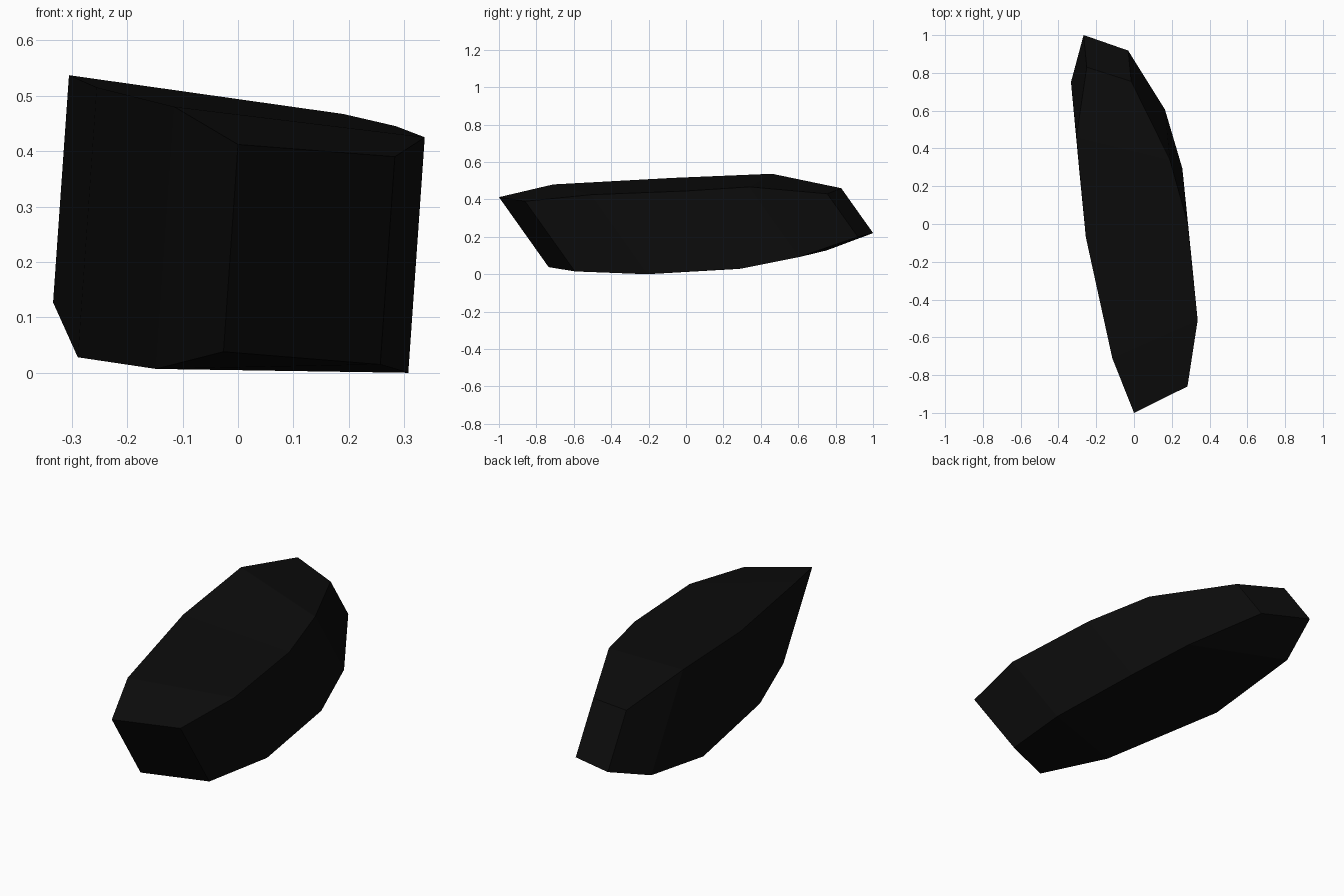
import bpy
import bmesh
from mathutils import Vector

default_cube = bpy.data.objects.get("Cube")
if default_cube:
    bpy.data.objects.remove(default_cube, do_unlink=True)

# Near-black stone
black_stone = bpy.data.materials.new("black_stone")
black_stone.use_nodes = True
colour = (0.0037, 0.0037, 0.0037, 1)
black_stone.diffuse_color = colour
shader = next(n for n in black_stone.node_tree.nodes if n.type == 'BSDF_PRINCIPLED')
shader.inputs["Base Color"].default_value = colour

# Upper rim from front to back: x, y, z and depth of the slanted side below
left_rim = [
    (0, -1, 0.412, 0.374),
    (-0.115, -0.71, 0.48, 0.473),
    (-0.255, -0.07, 0.515, 0.487),
    (-0.305, 0.46, 0.537, 0.41),
    (-0.25, 0.83, 0.46, 0.24),
]
right_rim = [
    (0.283, -0.86, 0.39, 0.375),
    (0.337, -0.51, 0.425, 0.425),
    (0.285, 0, 0.445, 0.415),
    (0.19, 0.34, 0.467, 0.375),
    (-0.015, 0.755, 0.43, 0.23),
]
slant = Vector((-0.07, 0.71, -1))

mesh = bpy.data.meshes.new("stone_block")
stone_block = bpy.data.objects.new("stone_block", mesh)
bpy.context.collection.objects.link(stone_block)
bm = bmesh.new()


def add_side(rim):
    """Upper and lower vertices along one side of the block."""
    upper = [bm.verts.new(p[:3]) for p in rim]
    lower = [bm.verts.new(Vector(p[:3]) + slant * p[3]) for p in rim]
    return upper, lower


left_upper, left_lower = add_side(left_rim)
right_upper, right_lower = add_side(right_rim)

# Strips across the top, along the sides and across the underside
for a, b in ((left_upper, right_upper), (right_upper, right_lower),
             (right_lower, left_lower), (left_lower, left_upper)):
    for i in range(len(a) - 1):
        bm.faces.new((a[i], b[i], b[i + 1], a[i + 1]))

# Front and back ends
for end in (0, -1):
    bm.faces.new((left_upper[end], left_lower[end], right_lower[end], right_upper[end]))

bmesh.ops.recalc_face_normals(bm, faces=bm.faces)
bm.to_mesh(mesh)
bm.free()
mesh.materials.append(black_stone)
